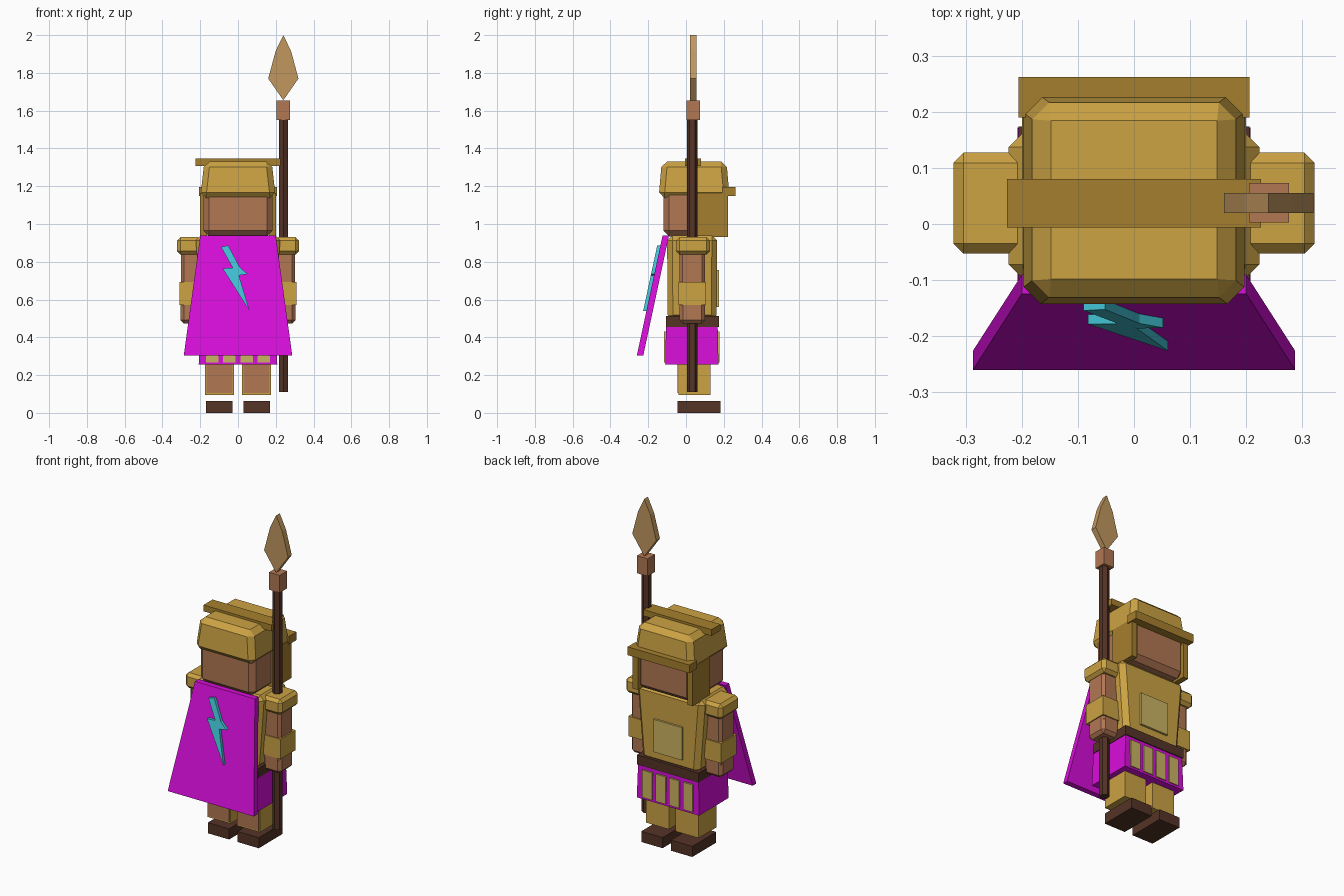
import bpy, bmesh, math

if "Cube" in bpy.data.objects:
    bpy.data.objects.remove(bpy.data.objects["Cube"])


def lin(c):
    c /= 255
    return c / 12.92 if c <= 0.04045 else ((c + 0.055) / 1.055) ** 2.4


def material(name, r, g, b):
    m = bpy.data.materials.new(name)
    m.diffuse_color = (lin(r), lin(g), lin(b), 1)
    m.use_nodes = True
    m.node_tree.nodes["Principled BSDF"].inputs["Base Color"].default_value = m.diffuse_color
    return m


GOLD = material("gold", 204, 163, 68)
BRONZE = material("dark bronze", 166, 127, 45)
PALE = material("pale gold", 203, 180, 98)
SKIN = material("skin", 178, 119, 84)
BROWN = material("dark brown", 84, 51, 38)
MAGENTA = material("magenta", 216, 14, 218)
CYAN = material("cyan", 66, 194, 212)
BLADE = material("blade tan", 193, 151, 94)


def finish(name, bm, mat):
    bmesh.ops.recalc_face_normals(bm, faces=bm.faces)
    me = bpy.data.meshes.new(name)
    bm.to_mesh(me)
    bm.free()
    me.materials.append(mat)
    ob = bpy.data.objects.new(name, me)
    bpy.context.collection.objects.link(ob)
    return ob


def box(name, mat, x, y, z, bevel=0, bottom=(1, 1), top=(1, 1)):
    """Box from ranges, optionally tapered at either end and chamfered."""
    bm = bmesh.new()
    bmesh.ops.create_cube(bm, size=1)
    for v in bm.verts:
        s = top if v.co.z > 0 else bottom
        v.co = [sum(r) / 2 + c * k * (r[1] - r[0])
                for r, c, k in zip((x, y, z), v.co, (*s, 1))]
    if bevel:
        bmesh.ops.bevel(bm, geom=bm.edges[:], offset=bevel, segments=1,
                        profile=0.5, affect='EDGES')
    return finish(name, bm, mat)


def plate(name, mat, pts, back, front):
    """Extrude an x-z outline along y; back and front give y at height z."""
    bm = bmesh.new()
    a = [bm.verts.new((px, back(pz), pz)) for px, pz in pts]
    b = [bm.verts.new((px, front(pz), pz)) for px, pz in pts]
    bm.faces.new(a)
    bm.faces.new(b)
    n = len(pts)
    for i in range(n):
        j = (i + 1) % n
        bm.faces.new((a[i], a[j], b[j], b[i]))
    return finish(name, bm, mat)


def side(s, lo, hi):
    return (lo, hi) if s > 0 else (-hi, -lo)


# Head and helmet
box("head", SKIN, (-.183, .183), (-.12, .212), (.935, 1.2), .03)
box("helmet_dome", GOLD, (-.2, .2), (-.145, .231), (1.138, 1.332), .03, top=(.89, .91))
box("helmet_brim", BRONZE, (-.206, .206), (.19, .262), (1.147, 1.197))
box("helmet_crest", BRONZE, (-.226, .226), (-.006, .08), (1.308, 1.346))

# Torso, belt and skirt
box("torso", GOLD, (-.226, .226), (-.1, .165), (.49, .94), .028, bottom=(.84, .98))
box("chest_plate", PALE, (-.095, .095), (.15, .176), (.56, .757))
box("belt", BROWN, (-.206, .206), (-.105, .174), (.455, .512))
box("skirt", MAGENTA, (-.208, .208), (-.11, .172), (.255, .457), top=(.97, .97))
for i in range(4):
    cx = (i - 1.5) * .091
    for label, y in (("front", (-.117, -.1)), ("rear", (.16, .178))):
        box(f"skirt_strip_{label}", PALE, (cx - .033, cx + .033), y, (.267, .432))

for s, label in ((-1, "left"), (1, "right")):
    # Helmet cheek guards
    box(f"cheek_guard_{label}", BRONZE, side(s, .165, .2), (.055, .222), (.932, 1.165))
    # Arms
    box(f"shoulder_{label}", GOLD, side(s, .19, .322), (-.053, .127), (.838, .93), .018)
    box(f"arm_{label}", SKIN, side(s, .185, .302), (-.034, .1), (.54, .87), .015)
    box(f"hand_{label}", SKIN, side(s, .185, .304), (-.034, .1), (.473, .6), .018)
    box(f"bracer_{label}", GOLD, side(s, .18, .31), (-.04, .107), (.572, .692))
    # Legs and feet
    box(f"greave_{label}", GOLD, side(s, .022, .175), (-.04, .13), (.095, .3))
    box(f"leg_{label}", SKIN, side(s, .029, .168), (-.044, -.036), (.104, .3))
    box(f"foot_{label}", BROWN, side(s, .028, .17), (-.045, .183), (0, .064))


# Sloping cape with lightning bolt
def cape_y(offset):
    return lambda z: -.108 - (.935 - z) * .214 + offset


plate("cape", MAGENTA, [(-.2, .938), (.2, .938), (.287, .305), (-.287, .305)],
      cape_y(.017), cape_y(-.017))
plate("cape_bolt", CYAN,
      [(-.09, .878), (-.052, .887), (.01, .77), (.052, .765), (.052, .733), (0, .733),
       (.061, .54), (-.082, .765), (-.027, .765)][:3]
      + [(.052, .735), (.005, .728), (.061, .54), (-.082, .765), (-.028, .768)],
      cape_y(-.01), cape_y(-.034))

# Spear
bm = bmesh.new()
bmesh.ops.create_cone(bm, cap_ends=True, segments=6, radius1=.028, radius2=.028, depth=1.46)
shaft = finish("spear_shaft", bm, BROWN)
shaft.location = (.24, .033, .84)
box("spear_collar", SKIN, (.205, .276), (.003, .073), (1.55, 1.655))
plate("spear_head", BLADE,
      [(.24, 2), (.281, 1.915), (.32, 1.77), (.24, 1.655), (.16, 1.77), (.199, 1.915)],
      lambda z: .055, lambda z: .02)
